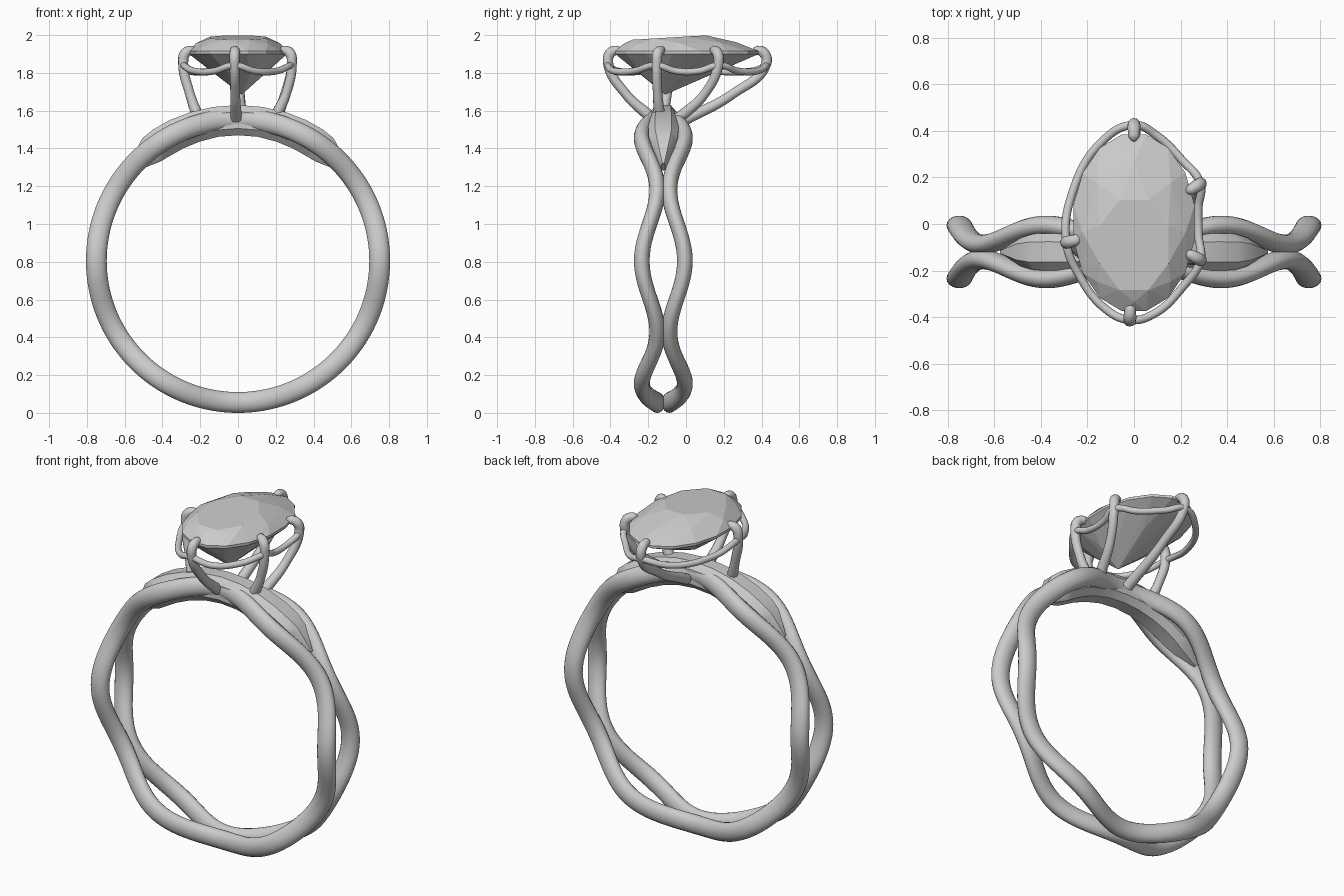
import bpy, bmesh, math
from mathutils import Vector

if "Cube" in bpy.data.objects:
    bpy.data.objects.remove(bpy.data.objects["Cube"])

BAND = Vector((0, -0.12, 0.805))   # centre of the finger hole
RADIUS = 0.75                      # band centreline


def material(name, rgb):
    m = bpy.data.materials.new(name)
    m.use_nodes = True
    m.diffuse_color = (*rgb, 1)
    m.node_tree.nodes["Principled BSDF"].inputs["Base Color"].default_value = (*rgb, 1)
    return m


METAL = material("light grey metal", (0.6, 0.6, 0.59))


def finish(obj, smooth=None):
    obj.data.materials.append(METAL)
    bpy.ops.object.select_all(action='DESELECT')
    obj.select_set(True)
    bpy.context.view_layer.objects.active = obj
    if obj.type == 'CURVE':
        bpy.ops.object.convert(target='MESH')
    if smooth:
        bpy.ops.object.shade_smooth_by_angle(angle=math.radians(smooth))


def mesh_object(name, bm, smooth=None):
    bmesh.ops.recalc_face_normals(bm, faces=bm.faces)
    me = bpy.data.meshes.new(name)
    bm.to_mesh(me)
    bm.free()
    obj = bpy.data.objects.new(name, me)
    bpy.context.collection.objects.link(obj)
    finish(obj, smooth)


def loft(name, rings, closed, smooth):
    """Skin a list of equal point rings."""
    bm = bmesh.new()
    rows = [[bm.verts.new(p) for p in ring] for ring in rings]
    n = len(rows[0])
    pairs = list(zip(rows, rows[1:])) + ([(rows[-1], rows[0])] if closed else [])
    for a, b in pairs:
        for i in range(n):
            j = (i + 1) % n
            bm.faces.new((a[i], a[j], b[j], b[i]))
    if not closed:
        bm.faces.new(rows[0])
        bm.faces.new(rows[-1])
    mesh_object(name, bm, smooth)


def on_band(angle, r, y):
    return BAND + Vector((r * math.cos(angle), y, r * math.sin(angle)))


def wire(name, pts, depth, cyclic=False, radii=None):
    cu = bpy.data.curves.new(name, 'CURVE')
    cu.dimensions = '3D'
    cu.bevel_depth = depth
    cu.bevel_resolution = 4
    cu.resolution_u = 10
    cu.use_fill_caps = True
    sp = cu.splines.new('BEZIER')
    sp.bezier_points.add(len(pts) - 1)
    sp.use_cyclic_u = cyclic
    for i, (bp, p) in enumerate(zip(sp.bezier_points, pts)):
        bp.co = p
        bp.handle_left_type = bp.handle_right_type = 'AUTO'
        bp.radius = radii[i] if radii else 1
    obj = bpy.data.objects.new(name, cu)
    bpy.context.collection.objects.link(obj)
    finish(obj, 60)


# Two wavy strands that meet six times around the band
STEPS, SIDES = 144, 18
for name, side in (("front_strand", -1), ("back_strand", 1)):
    rings = []
    for k in range(STEPS):
        t = math.tau * k / STEPS
        y = side * (0.073 + 0.041 * math.cos(6 * t))
        rings.append([on_band(t, RADIUS + 0.055 * math.cos(a), y + 0.042 * math.sin(a))
                      for a in (math.tau * i / SIDES for i in range(SIDES))])
    loft(name, rings, True, 60)

# Bridge filling the gap between the strands under the setting
stations = [(48, 0.01, 0.03), (38, 0.062, 0.078), (33, 0.078, 0.083), (26, 0.08, 0.083),
            (18, 0.076, 0.082), (9, 0.072, 0.08)]
stations += [(0, 0.07, 0.08)] + [(-a, w, h) for a, w, h in reversed(stations)]
section = [(1, 0.55), (0.55, 1), (-0.55, 1), (-1, 0.55),
           (-1, -0.55), (-0.55, -1), (0.55, -1), (1, -0.55)]
loft("bridge", [[on_band(math.radians(90 - a), 0.745 + v * h, u * w) for u, v in section]
                for a, w, h in stations], False, 35)


# Faceted oval stone, a hull of stacked rings
def oval(count, rx, ry, cy, z, turn=0.0, tilt=0.0, cx=0.0):
    pts = []
    for i in range(count):
        a = math.tau * (i + turn) / count
        y = ry * math.sin(a)
        pts.append((cx + rx * math.cos(a), cy + y, z + tilt * y))
    return pts


bm = bmesh.new()
stone = (oval(8, 0.16, 0.21, -0.09, 1.987, 0.5, 0.06)
         + oval(8, 0.222, 0.30, -0.035, 1.957, 0, 0.02)
         + oval(16, 0.265, 0.387, 0.005, 1.915, 0.5)
         + oval(16, 0.265, 0.387, 0.005, 1.9, 0.5)
         + oval(8, 0.14, 0.21, -0.04, 1.795, 0.5, 0.03, 0.01)
         + [(0.02, -0.11, 1.685)])
for p in stone:
    bm.verts.new(p)
bmesh.ops.convex_hull(bm, input=bm.verts)
bmesh.ops.dissolve_limit(bm, angle_limit=0.01, verts=bm.verts, edges=bm.edges)
mesh_object("stone", bm)

# Claws: base on the band, belly, shoulder, then hooked over the stone rim
claws = [("back_claw", (0.02, -0.03, 1.54), (0.01, 0.25, 1.69), (0, 0.425, 1.85)),
         ("left_back_claw", (0.2, -0.05, 1.55), (0.25, 0.10, 1.69), (0.285, 0.172, 1.85)),
         ("left_front_claw", (0.2, -0.14, 1.57), (0.255, -0.15, 1.69), (0.285, -0.155, 1.85)),
         ("front_claw", (-0.01, -0.18, 1.56), (-0.015, -0.32, 1.69), (-0.018, -0.412, 1.85)),
         ("right_claw", (-0.21, -0.13, 1.56), (-0.255, -0.10, 1.69), (-0.29, -0.08, 1.85))]
rim = []
for name, base, belly, shoulder in claws:
    s = Vector(shoulder)
    inward = -Vector((s.x, s.y, 0)).normalized()
    top = s + inward * 0.012 + Vector((0, 0, 0.055))
    tip = s + inward * 0.05 + Vector((0, 0, 0.07))
    end = s + inward * 0.072 + Vector((0, 0, 0.066))
    wire(name, [base, belly, shoulder, top, tip, end], 0.028,
         radii=[1.1, 0.9, 0.95, 1, 0.85, 0.3])
    rim.append(s)

# Gallery wire, high at each claw and sagging between them
path = []
for a, b in zip(rim, rim[1:] + rim[:1]):
    path.append(a + Vector((0, 0, -0.01)))
    t0 = math.atan2(a.y / 0.42, a.x / 0.29)
    t1 = math.atan2(b.y / 0.42, b.x / 0.29)
    t1 -= math.tau if t1 > t0 else 0
    for f in (0.3, 0.7):
        t = t0 + (t1 - t0) * f
        path.append(Vector((0.28 * math.cos(t), 0.405 * math.sin(t), 1.81)))
wire("gallery_wire", path, 0.018, cyclic=True)
